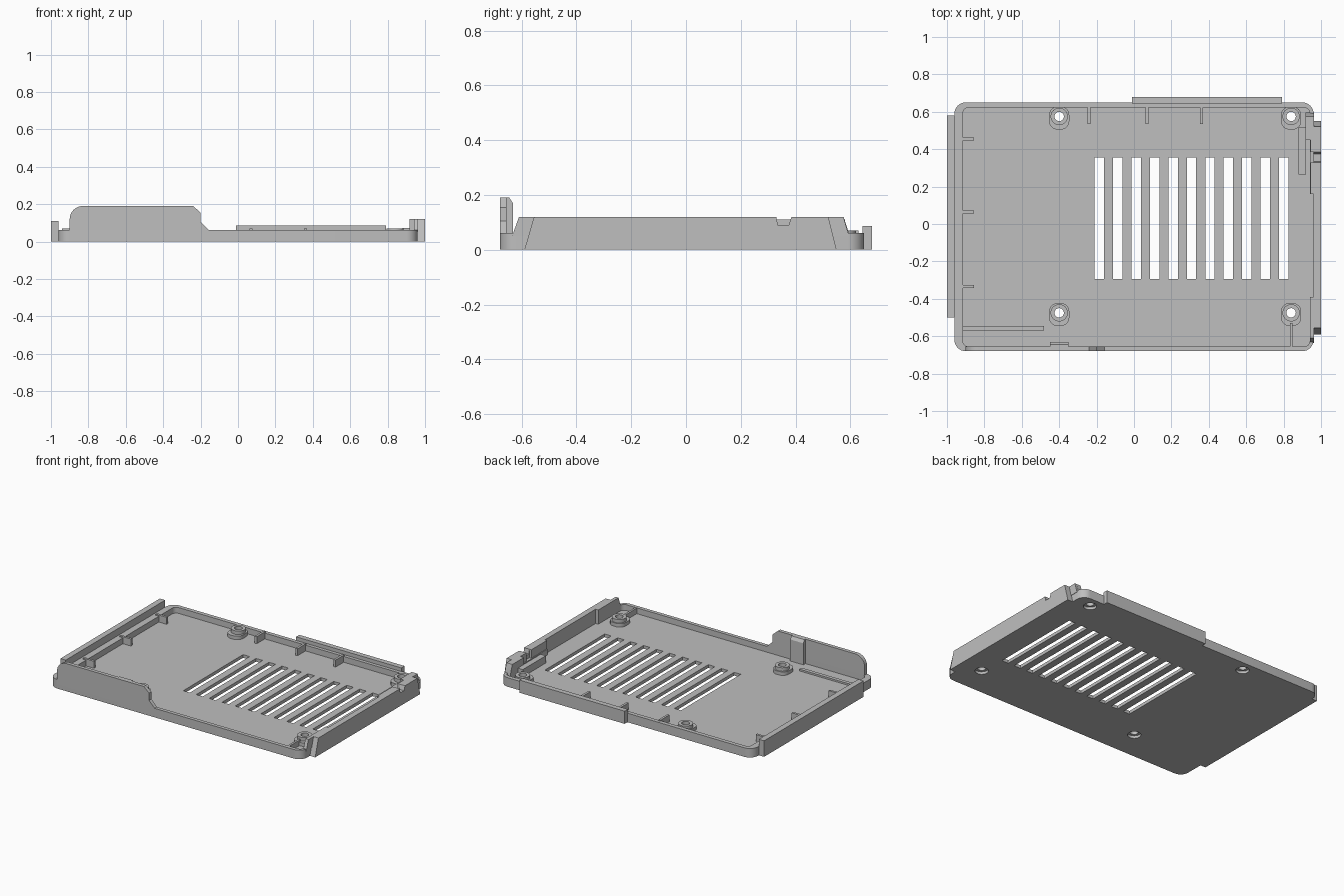
import bpy
import math
from mathutils import Vector

if "Cube" in bpy.data.objects:
    bpy.data.objects.remove(bpy.data.objects["Cube"], do_unlink=True)

grey = bpy.data.materials.new("light grey plastic")
colour = (0.52, 0.52, 0.52, 1)
grey.use_nodes = True
grey.diffuse_color = colour
for node in grey.node_tree.nodes:
    if node.type == "BSDF_PRINCIPLED":
        node.inputs["Base Color"].default_value = colour

FLOOR, RIM = 0.022, 0.062


def prism(name, profile, axis, low, high):
    """Extrude a 2D profile along x (y,z), y (x,z) or z (x,y)."""
    place = {"x": lambda p, d: (d, p[0], p[1]),
             "y": lambda p, d: (p[0], d, p[1]),
             "z": lambda p, d: (p[0], p[1], d)}[axis]
    n = len(profile)
    area = sum(profile[i - 1][0] * profile[i][1] - profile[i][0] * profile[i - 1][1]
               for i in range(n))
    if (area < 0) != (axis == "y"):
        profile = profile[::-1]
    verts = [place(p, low) for p in profile] + [place(p, high) for p in profile]
    faces = [tuple(reversed(range(n))), tuple(range(n, 2 * n))]
    faces += [(i, (i + 1) % n, (i + 1) % n + n, i + n) for i in range(n)]
    mesh = bpy.data.meshes.new(name)
    mesh.from_pydata([Vector(v) for v in verts], [], faces)
    mesh.materials.append(grey)
    obj = bpy.data.objects.new(name, mesh)
    bpy.context.collection.objects.link(obj)
    return obj


def rounded(x0, x1, y0, y1, r, steps=8):
    corners = [(x1 - r, y1 - r), (x0 + r, y1 - r), (x0 + r, y0 + r), (x1 - r, y0 + r)]
    return [(cx + r * math.cos(math.pi / 2 * (q + s / steps)),
             cy + r * math.sin(math.pi / 2 * (q + s / steps)))
            for q, (cx, cy) in enumerate(corners) for s in range(steps + 1)]


def circle(cx, cy, r, n=32):
    return [(cx + r * math.cos(2 * math.pi * i / n),
             cy + r * math.sin(2 * math.pi * i / n)) for i in range(n)]


def box(name, x0, x1, y0, y1, z0, z1):
    return prism(name, [(x0, y0), (x1, y0), (x1, y1), (x0, y1)], "z", z0, z1)


def cut(obj, *cutters):
    """Subtract cutters in turn, bake the result and remove the cutters."""
    for cutter in cutters:
        mod = obj.modifiers.new("cut", "BOOLEAN")
        mod.operation = "DIFFERENCE"
        mod.solver = "EXACT"
        mod.object = cutter
    graph = bpy.context.evaluated_depsgraph_get()
    baked = bpy.data.meshes.new_from_object(obj.evaluated_get(graph))
    obj.modifiers.clear()
    obj.data = baked
    for cutter in cutters:
        bpy.data.objects.remove(cutter, do_unlink=True)


# Tray: rounded slab with a pocket, vent slots and screw holes
bosses = [(x, y) for x in (-0.4, 0.84) for y in (-0.475, 0.575)]
tray = prism("tray", rounded(-0.96, 0.96, -0.68, 0.65, 0.06), "z", 0, RIM)
pocket = prism("pocket", rounded(-0.915, 0.94, -0.655, 0.622, 0.03), "z", FLOOR, 0.3)
side = box("side_pocket", 0.9, 1.1, -0.39, 0.16, FLOOR, 0.3)
slots = [box("slot", x, x + 0.05, -0.295, 0.355, -0.1, 0.1)
         for x in [-0.21 + 0.0985 * i for i in range(11)]]
holes = [prism("hole", circle(x, y, 0.042), "z", -0.1, 0.1) for x, y in bosses]
cut(tray, pocket, side, *slots, *holes)

# Screw bosses with a raised collar
for x, y in bosses:
    base = prism("boss_base", rounded(x - 0.054, x + 0.054, y - 0.07, y + 0.052, 0.045),
                 "z", FLOOR - 0.004, 0.046)
    collar = prism("boss_collar", circle(x, y, 0.046), "z", 0.04, 0.07)
    for part in (base, collar):
        cut(part, prism("bore", circle(x, y, 0.025), "z", -0.1, 0.2))

# Raised front panel with one rounded shoulder and its inner post
shoulder = [(-0.83 + 0.07 * math.cos(a), 0.12 + 0.07 * math.sin(a))
            for a in [math.pi - math.pi / 16 * i for i in range(9)]]
prism("front_panel", [(-0.9, 0.03)] + shoulder +
      [(-0.24, 0.19), (-0.2, 0.155), (-0.2, 0.105), (-0.155, 0.06), (-0.155, 0.03)],
      "y", -0.68, -0.655)
prism("panel_post", [(-0.66, FLOOR), (-0.632, FLOOR), (-0.632, 0.17),
                     (-0.645, 0.19), (-0.66, 0.19)], "x", -0.45, -0.35)
box("front_ledge", -0.915, -0.48, -0.57, -0.545, FLOOR - 0.005, FLOOR + 0.012)

# Left flange with sloping ends and a small notch
prism("left_flange", [(-0.59, 0), (0.55, 0), (0.52, 0.12), (0.385, 0.12), (0.375, 0.09),
                      (0.335, 0.09), (0.33, 0.12), (-0.555, 0.12)], "x", 0.96, 1.0)
prism("left_wall_front", [(-0.635, 0.05), (-0.39, 0.05), (-0.39, 0.12), (-0.61, 0.12)],
      "x", 0.94, 0.963)
prism("left_wall_middle", [(0.16, 0.05), (0.33, 0.05), (0.33, 0.12), (0.16, 0.12)],
      "x", 0.945, 0.963)
prism("left_wall_back", [(0.385, 0.05), (0.595, 0.05), (0.575, 0.12), (0.385, 0.12)],
      "x", 0.945, 0.963)
prism("left_end_post", [(0.45, FLOOR), (0.595, FLOOR), (0.595, 0.06), (0.575, 0.12),
                        (0.45, 0.12)], "x", 0.918, 0.95)
box("left_bracket", 0.88, 0.92, 0.265, 0.515, FLOOR - 0.004, 0.072)

# Right and back flanges
box("right_flange", -1.0, -0.96, -0.5, 0.58, 0, 0.11)
box("back_flange", -0.01, 0.79, 0.645, 0.68, 0, 0.087)

# Stiffening ribs
for y in (-0.335, 0.065, 0.455):
    box("right_rib", -0.94, -0.855, y - 0.008, y + 0.008, FLOOR - 0.004, 0.07)
for x in (-0.24, 0.07, 0.36):
    box("back_rib", x - 0.008, x + 0.008, 0.535, 0.63, FLOOR - 0.004, 0.07)
box("front_rib", 0.833, 0.847, -0.66, -0.53, FLOOR - 0.004, 0.06)

# Smooth only the curved parts
bpy.ops.object.select_all(action="DESELECT")
for obj in bpy.context.collection.objects:
    if obj.type == "MESH" and grey.name in obj.data.materials:
        obj.select_set(True)
        bpy.context.view_layer.objects.active = obj
bpy.ops.object.shade_smooth_by_angle(angle=math.radians(30))
